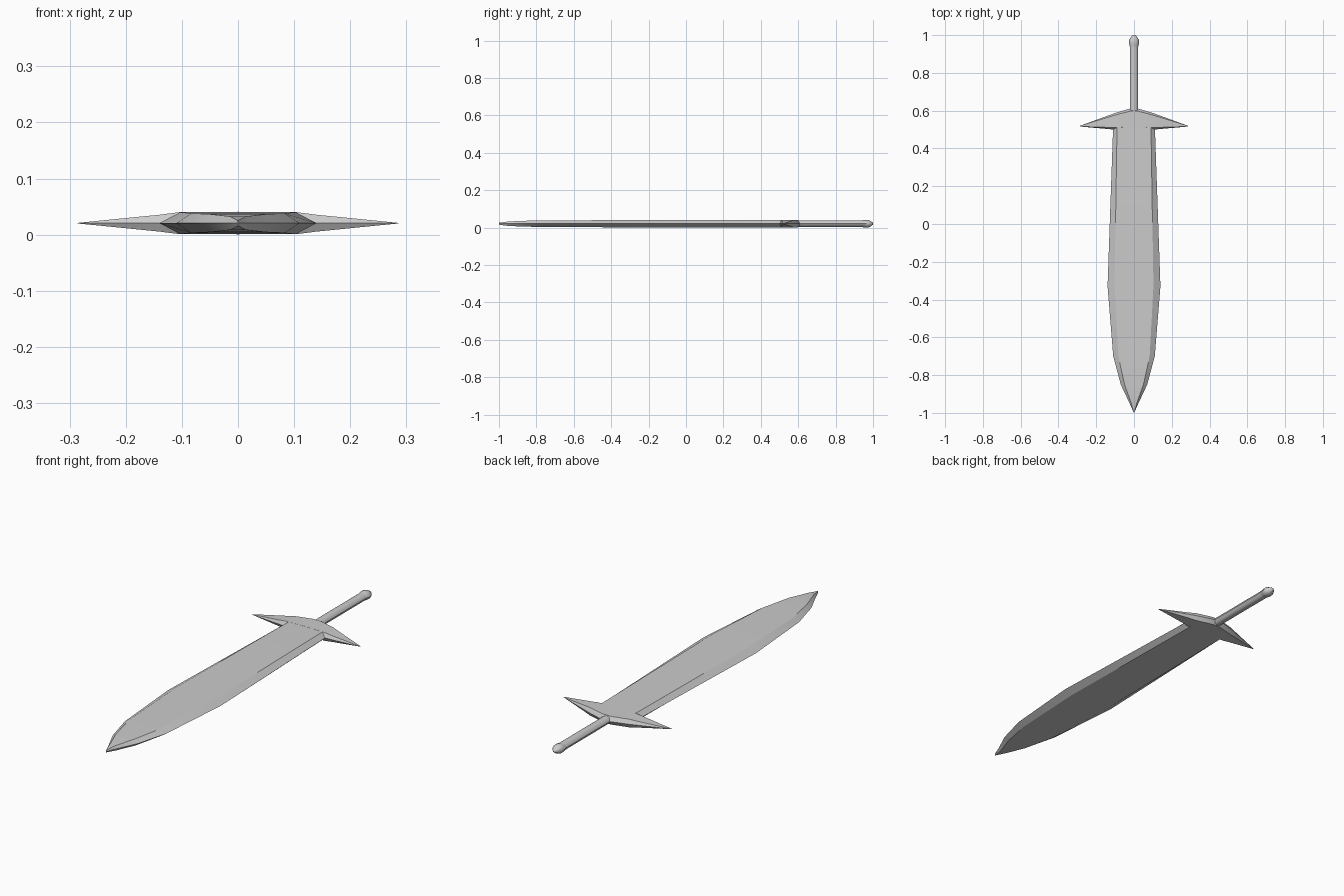
import bpy, bmesh, math

if "Cube" in bpy.data.objects:
    bpy.data.objects.remove(bpy.data.objects["Cube"])

ZC = 0.0205  # mid-plane height


def loft(name, rings, angle=25):
    """Skin a list of equal-sized vertex rings and cap both ends."""
    bm = bmesh.new()
    vs = [[bm.verts.new(p) for p in ring] for ring in rings]
    n = len(vs[0])
    for a, b in zip(vs, vs[1:]):
        for i in range(n):
            j = (i + 1) % n
            bm.faces.new((a[i], a[j], b[j], b[i]))
    bm.faces.new(vs[0])
    bm.faces.new(vs[-1])
    bmesh.ops.remove_doubles(bm, verts=bm.verts, dist=1e-5)
    bmesh.ops.recalc_face_normals(bm, faces=bm.faces)
    mesh = bpy.data.meshes.new(name)
    bm.to_mesh(mesh)
    bm.free()
    ob = bpy.data.objects.new(name, mesh)
    bpy.context.collection.objects.link(ob)
    bpy.ops.object.select_all(action='DESELECT')
    ob.select_set(True)
    bpy.context.view_layer.objects.active = ob
    bpy.ops.object.shade_smooth_by_angle(angle=math.radians(angle))
    return ob


def hexagon(edge, flat, t):
    """Flattened hexagon: sharp sides at +-edge, flats of half-width flat."""
    return [(edge, 0), (flat, t), (-flat, t), (-edge, 0), (-flat, -t), (flat, -t)]


# Blade: station y, edge half-width, flat half-width, half-thickness
blade = [(0.54, .108, .09, .0190), (0.50, .111, .09, .0195),
         (-0.33, .140, .103, .0195), (-0.70, .110, .083, .0175),
         (-0.85, .070, .050, .0160), (-0.95, .023, .014, .0120),
         (-1.00, .001, .0005, .0050)]
loft("blade", [[(u, y, ZC + v) for u, v in hexagon(e, f, t)]
               for y, e, f, t in blade])

# Cross guard: station x, lower y, upper y, half-thickness; mirrored to both sides
half = [(0.022, .500, .611, .0197), (0.105, .500, .586, .0195),
        (0.140, .503, .573, .0150), (0.286, .516, .520, .0005)]
guard = [(-x, a, b, t) for x, a, b, t in reversed(half)] + half
rings = []
for x, lo, hi, t in guard:
    mid, r = (lo + hi) / 2, (hi - lo) / 2
    rings.append([(x, mid + u, ZC + v) for u, v in hexagon(r, r * 0.75, t)])
loft("cross_guard", rings, 40)


def round_part(name, stations, sides=8):
    """Octagonal turned part along y: station y, x radius, z radius."""
    rings = []
    for y, rx, rz in stations:
        ring = []
        for i in range(sides):
            a = 2 * math.pi * i / sides
            ring.append((rx * math.cos(a), y, ZC + rz * math.sin(a)))
        rings.append(ring)
    return loft(name, rings, 50)


# Grip and slightly wider pommel
round_part("grip", [(0.58, .022, .018), (0.95, .022, .018)])
round_part("pommel", [(0.935, .021, .017), (0.955, .026, .0205), (0.975, .026, .0205),
                      (0.99, .016, .0125), (1.0, .006, .005)])
